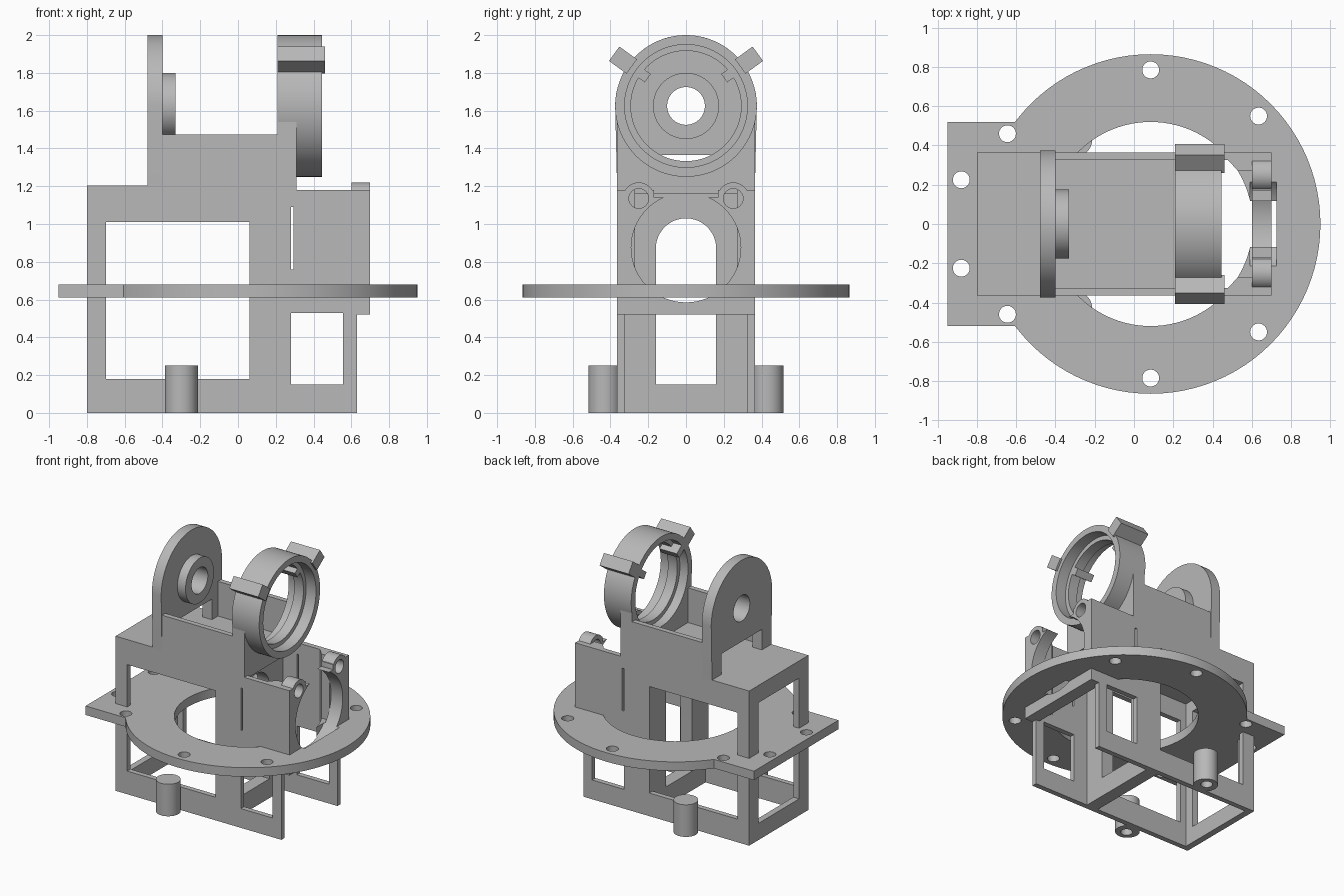
import bpy, bmesh, math
from mathutils import Vector

if "Cube" in bpy.data.objects:
    bpy.data.objects.remove(bpy.data.objects["Cube"], do_unlink=True)

grey = bpy.data.materials.new("plain grey")
grey.use_nodes = True
grey.diffuse_color = (0.48, 0.48, 0.48, 1)
grey.node_tree.nodes["Principled BSDF"].inputs["Base Color"].default_value = (0.48, 0.48, 0.48, 1)


def prism(name, pts, axis, a, b):
    """Extrude a 2D outline along an axis from a to b."""
    place = {"x": lambda p, h: (h, p[0], p[1]),
             "y": lambda p, h: (p[0], h, p[1]),
             "z": lambda p, h: (p[0], p[1], h)}[axis]
    bm = bmesh.new()
    face = bm.faces.new([bm.verts.new(place(p, a)) for p in pts])
    res = bmesh.ops.extrude_face_region(bm, geom=[face])
    step = Vector(place((0, 0), b - a))
    bmesh.ops.translate(bm, vec=step, verts=[g for g in res["geom"] if isinstance(g, bmesh.types.BMVert)])
    bmesh.ops.recalc_face_normals(bm, faces=bm.faces)
    me = bpy.data.meshes.new(name)
    bm.to_mesh(me)
    bm.free()
    me.materials.append(grey)
    ob = bpy.data.objects.new(name, me)
    bpy.context.collection.objects.link(ob)
    return ob


def rect(u0, u1, v0, v1):
    return [(u0, v0), (u1, v0), (u1, v1), (u0, v1)]


def arc(u, v, r, start=0, end=360, n=64):
    steps = n if end - start == 360 else n + 1
    angles = [math.radians(start + (end - start) * i / n) for i in range(steps)]
    return [(u + r * math.cos(t), v + r * math.sin(t)) for t in angles]


def box(name, x0, x1, y0, y1, z0, z1):
    return prism(name, rect(x0, x1, y0, y1), "z", z0, z1)


def combine(ob, tools, operation="DIFFERENCE"):
    """Apply booleans and discard the tools."""
    for tool in tools:
        mod = ob.modifiers.new("bool", "BOOLEAN")
        mod.operation, mod.solver, mod.object = operation, "EXACT", tool
    bpy.context.view_layer.update()
    graph = bpy.context.evaluated_depsgraph_get()
    me = bpy.data.meshes.new_from_object(ob.evaluated_get(graph))
    ob.modifiers.clear()
    ob.data = me
    for tool in tools:
        bpy.data.objects.remove(tool, do_unlink=True)
    return ob


def hole(pts, axis, a, b):
    ob = prism("cutter", pts, axis, a, b)
    ob.hide_render = True
    return ob


W, T = 0.365, 0.325     # outer and inner half width of the housing
HUB = 1.625             # height of the upper ring axis
BORE = 0.875            # height of the lower bore axis

# Side walls with windows and a narrow slot
outline = [(-0.8, 0), (0.63, 0), (0.63, 0.52), (0.7, 0.52), (0.7, 1.18), (0.31, 1.18),
           (0.31, 1.55), (0.21, 1.55), (0.21, 1.475), (-0.48, 1.475), (-0.48, 1.205), (-0.8, 1.205)]
for side, y0, y1 in (("left", T, W), ("right", -W, -T)):
    wall = prism(side + "_side_wall", outline, "y", y0, y1)
    combine(wall, [hole(rect(*w), "y", y0 - 0.1, y1 + 0.1) for w in
                   ((-0.7, 0.06, 0.18, 1.01), (0.28, 0.555, 0.15, 0.53), (0.28, 0.295, 0.76, 1.09))])

# End wall, deck and arched partition
end_wall = box("end_wall", -0.8, -0.75, -T, T, 0, 1.205)
combine(end_wall, [hole(rect(-0.25, 0.25, 0.13, 1.07), "x", -0.9, -0.6)])
box("deck", -0.75, 0.31, -T, T, 1.16, 1.205)
partition = box("partition", 0.06, 0.16, -T, T, 0, 1.16)
arch = [(-0.16, 0.15), (0.16, 0.15)] + arc(0, 0.87, 0.16, 0, 180, 32)
combine(partition, [hole(arch, "x", 0, 0.3)])

# Bearing plate with bore, open top and two screw ears
plate = box("bearing_plate", 0.6, 0.7, -T, T, 0.52, 1.18)
combine(plate, [prism("ear", arc(s * 0.25, 1.135, 0.085, n=32), "x", 0.6, 0.7) for s in (-1, 1)], "UNION")
combine(plate, [hole(arc(0, BORE, 0.29), "x", 0.5, 0.8),
                hole(rect(-0.17, 0.17, 1.14, 1.3), "x", 0.5, 0.8)]
        + [hole(arc(s * 0.25, 1.135, 0.052, n=32), "x", 0.5, 0.8) for s in (-1, 1)])
for side, s in (("left", 1), ("right", -1)):
    gusset = [(0.48, s * T), (0.53, s * 0.27), (0.6, s * 0.27), (0.6, s * T)]
    prism(side + "_gusset", gusset, "z", 0.62, 1.18)

# Round mounting flange with a square tab
flange = prism("mounting_flange", arc(0.085, 0, 0.865, n=96), "z", 0.61, 0.68)
combine(flange, [box("tab", -0.95, -0.5, -0.52, 0.52, 0.61, 0.68)], "UNION")
screws = [(x, s * y) for x, y in ((0.085, 0.785), (0.635, 0.55), (-0.645, 0.46), (-0.88, 0.225)) for s in (-1, 1)]
combine(flange, [hole(arc(0.085, 0, 0.52, n=96), "z", 0.5, 0.8),
                 hole(arc(0, BORE, 0.29), "x", 0.59, 0.725)]
        + [hole(arc(x, y, 0.043, n=32), "z", 0.5, 0.8) for x, y in screws])

# Pivot arm with boss
arm = prism("pivot_arm", [(-W, 1.2), (W, 1.2)] + arc(0, HUB, 0.375, 0, 180), "x", -0.48, -0.4)
combine(arm, [hole(arc(0, HUB, 0.1), "x", -0.6, -0.3),
              hole(rect(-0.25, 0.25, 1.205, 1.365), "x", -0.6, -0.3)])
boss = prism("pivot_boss", arc(0, HUB, 0.175), "x", -0.4, -0.33)
combine(boss, [hole(arc(0, HUB, 0.1), "x", -0.5, -0.2)])

# Holder ring with inner lip, and the saddle beneath it
ring = prism("holder_ring", arc(0, HUB, 0.375, n=96), "x", 0.21, 0.445)
combine(ring, [hole(arc(0, HUB, 0.325, n=96), "x", 0.1, 0.6)])
lip = prism("ring_lip", arc(0, HUB, 0.33, n=96), "x", 0.28, 0.36)
combine(lip, [hole(arc(0, HUB, 0.292, n=96), "x", 0.1, 0.6)])
saddle = box("ring_saddle", 0.21, 0.31, -T, T, 1.2, 1.55)
combine(saddle, [hole(arc(0, HUB, 0.35, n=96), "x", 0.1, 0.6)])

# Clips across the ring, each with a small inner hook
for side, s in (("left", 1), ("right", -1)):
    for part, r0, r1, w, x0, x1 in (("clip", 0.355, 0.47, 0.047, 0.21, 0.46),
                                    ("hook", 0.25, 0.34, 0.027, 0.21, 0.36)):
        t = math.radians(36)
        pts = [(s * (u * math.cos(t) - v * math.sin(t)), HUB + u * math.sin(t) + v * math.cos(t))
               for u, v in rect(r0, r1, -w, w)]
        prism(side + "_ring_" + part, pts, "x", x0, x1)

# Screw posts at the base
for side, s in (("left", 1), ("right", -1)):
    post = prism(side + "_screw_post", arc(-0.3, s * 0.43, 0.087, n=48), "z", 0, 0.25)
    combine(post, [hole(arc(-0.3, s * 0.44, 0.042, n=32), "z", -0.1, 0.18)])

# Smooth round surfaces, keep hard edges
bpy.ops.object.select_all(action="DESELECT")
for ob in bpy.context.collection.objects:
    if ob.type == "MESH":
        ob.select_set(True)
        bpy.context.view_layer.objects.active = ob
bpy.ops.object.shade_smooth_by_angle(angle=math.radians(30))
